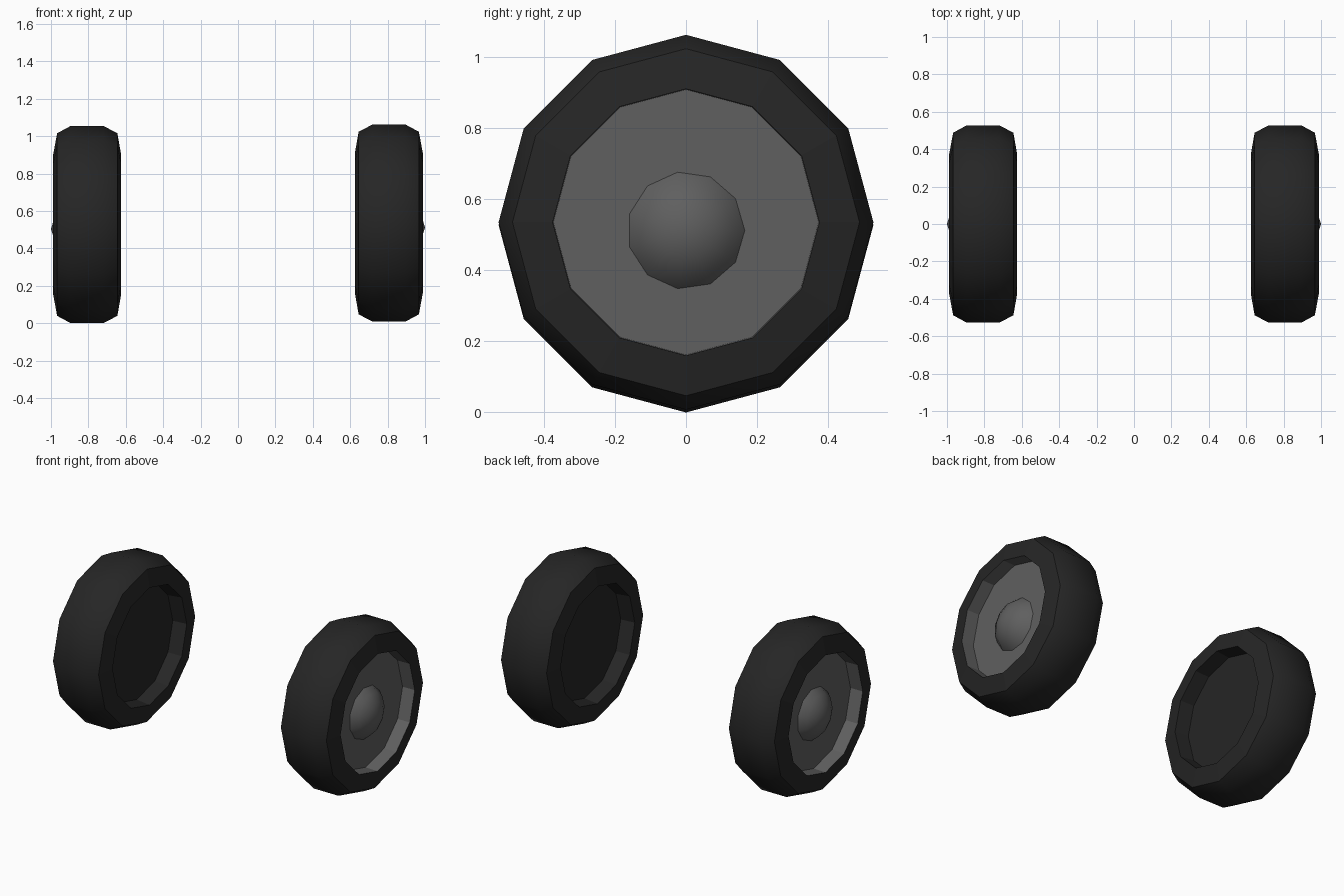
import bpy, bmesh, math

if "Cube" in bpy.data.objects:
    bpy.data.objects.remove(bpy.data.objects["Cube"])


def material(name, v):
    m = bpy.data.materials.new(name)
    m.diffuse_color = (v, v, v, 1)
    m.use_nodes = True
    m.node_tree.nodes["Principled BSDF"].inputs["Base Color"].default_value = m.diffuse_color
    return m


RUBBER = material("black_rubber", 0.019)
METAL = material("grey_metal", 0.115)


def lathe(name, profile, sides, start, mat, smooth_rows):
    """Spin (x, radius) points about the x axis; radius 0 makes a pole."""
    bm = bmesh.new()
    rings = []
    for x, r in profile:
        if r == 0:
            rings.append([bm.verts.new((x, 0, 0))] * sides)
        else:
            angles = [start + 2 * math.pi * i / sides for i in range(sides)]
            rings.append([bm.verts.new((x, r * math.cos(a), r * math.sin(a)))
                          for a in angles])
    for row, (a, b) in enumerate(zip(rings, rings[1:])):
        for i in range(sides):
            j = (i + 1) % sides
            quad = list(dict.fromkeys((a[i], b[i], b[j], a[j])))
            f = bm.faces.new(quad)
            f.smooth = row in smooth_rows
            f.normal_flip()
    # keep creases sharp, soften the low-angle edges
    bm.normal_update()
    for e in bm.edges:
        if len(e.link_faces) == 2 and e.calc_face_angle(0) > math.radians(42):
            e.smooth = False
    mesh = bpy.data.meshes.new(name)
    bm.to_mesh(mesh)
    bm.free()
    mesh.materials.append(mat)
    obj = bpy.data.objects.new(name, mesh)
    bpy.context.collection.objects.link(obj)
    return obj


def wheel(side, x, z, turn):
    # tyre with a closed, recessed inner face
    tyre = lathe(side + "_tyre", [
        (-0.09, 0), (-0.09, 0.365), (-0.182, 0.375), (-0.162, 0.488),
        (-0.088, 0.527), (0.088, 0.527), (0.160, 0.488), (0.181, 0.375)],
        12, 0, RUBBER, (3, 4, 5))
    # recessed rim dish
    rim = lathe(side + "_rim", [(0.181, 0.375), (0.096, 0.373), (0.096, 0)],
                12, 0, METAL, ())
    # shallow domed hub cap
    hub = lathe(side + "_hub_cap", [
        (0.094, 0.167), (0.138, 0.132), (0.168, 0.08), (0.193, 0)],
        11, 0, METAL, (0, 1, 2))
    for obj, dz in ((tyre, 0), (rim, 0), (hub, -0.023)):
        obj.location = (x, 0, z + dz)
        obj.rotation_euler = (0, 0, turn)


wheel("right", 0.807, 0.535, 0)
wheel("left", -0.807, 0.527, math.pi)
